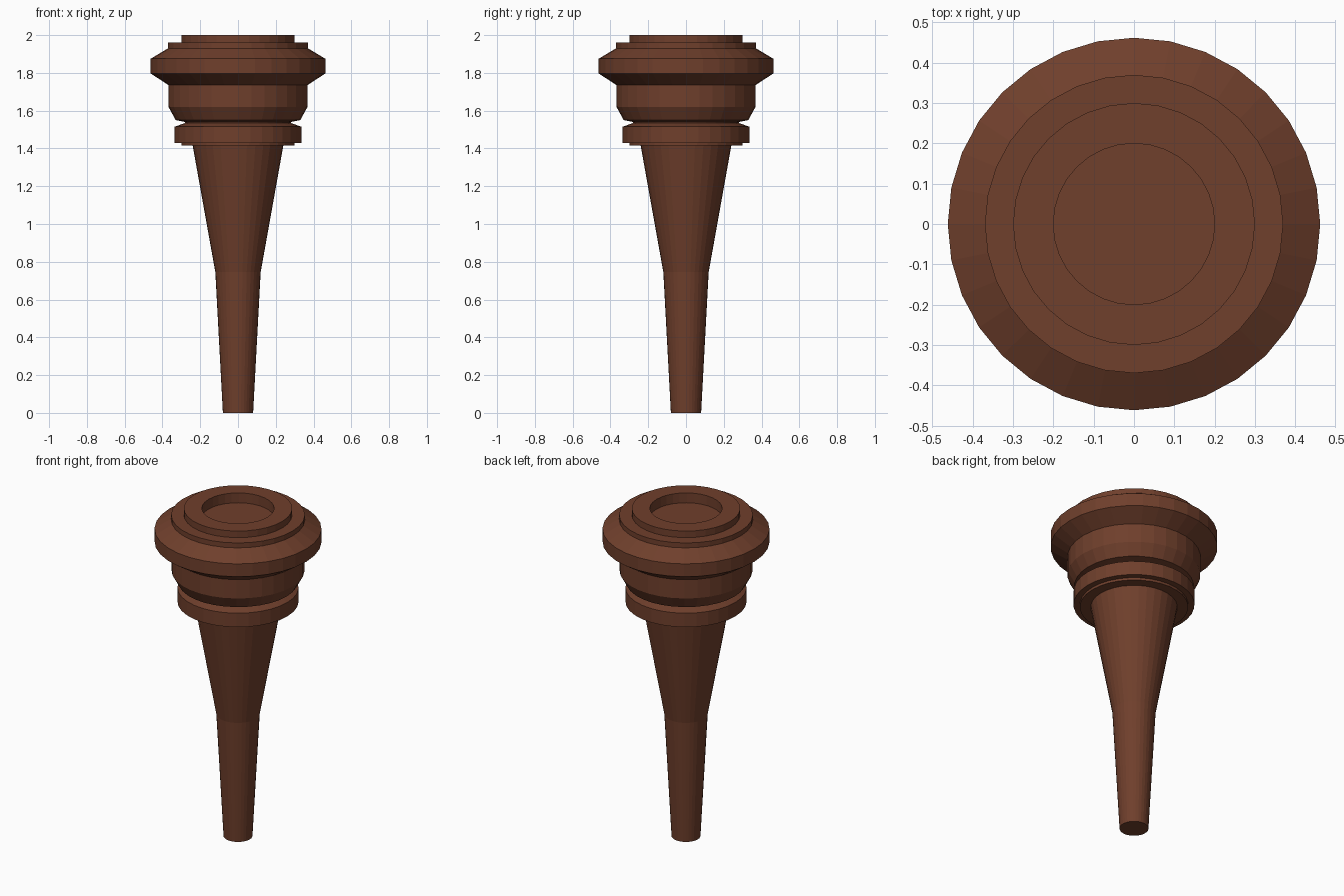
import bpy, bmesh
from math import cos, sin, tau

if "Cube" in bpy.data.objects:
    bpy.data.objects.remove(bpy.data.objects["Cube"])

SIDES = 32
wood = bpy.data.materials.new("dark_wood")
wood.diffuse_color = (0.16, 0.05, 0.025, 1)
wood.use_nodes = True
wood.node_tree.nodes["Principled BSDF"].inputs["Base Color"].default_value = wood.diffuse_color


def turned_part(name, profile):
    """Lathe a bottom-to-top (radius, z) profile around z and cap both ends."""
    bm = bmesh.new()
    rings = [[bm.verts.new((r * cos(tau * i / SIDES), r * sin(tau * i / SIDES), z))
              for i in range(SIDES)] for r, z in profile]
    for low, high in zip(rings, rings[1:]):
        for i in range(SIDES):
            j = (i + 1) % SIDES
            bm.faces.new((low[i], low[j], high[j], high[i]))
    bm.faces.new(rings[0][::-1])
    bm.faces.new(rings[-1])
    mesh = bpy.data.meshes.new(name)
    bm.to_mesh(mesh)
    bm.free()
    mesh.materials.append(wood)
    obj = bpy.data.objects.new(name, mesh)
    bpy.context.collection.objects.link(obj)


# Tapered stem, steeper above the bend, seated inside the collar
turned_part("stem", [(0.08, 0), (0.12, 0.745), (0.24, 1.415), (0.24, 1.45)])

# Collar with a small lip below and a bevel above, ending in the groove neck
turned_part("collar", [(0.30, 1.415), (0.30, 1.43), (0.335, 1.43), (0.335, 1.515),
                       (0.28, 1.535), (0.28, 1.56)])

# Cup body, chamfered at the bottom
turned_part("cup", [(0.28, 1.54), (0.33, 1.55), (0.368, 1.62), (0.368, 1.75)])

# Wide rim, stepped top and shallow recess
turned_part("rim", [(0.368, 1.735), (0.462, 1.797), (0.462, 1.875), (0.37, 1.93),
                    (0.37, 1.96), (0.30, 1.96), (0.30, 2.0), (0.20, 2.0),
                    (0.20, 1.94)])
